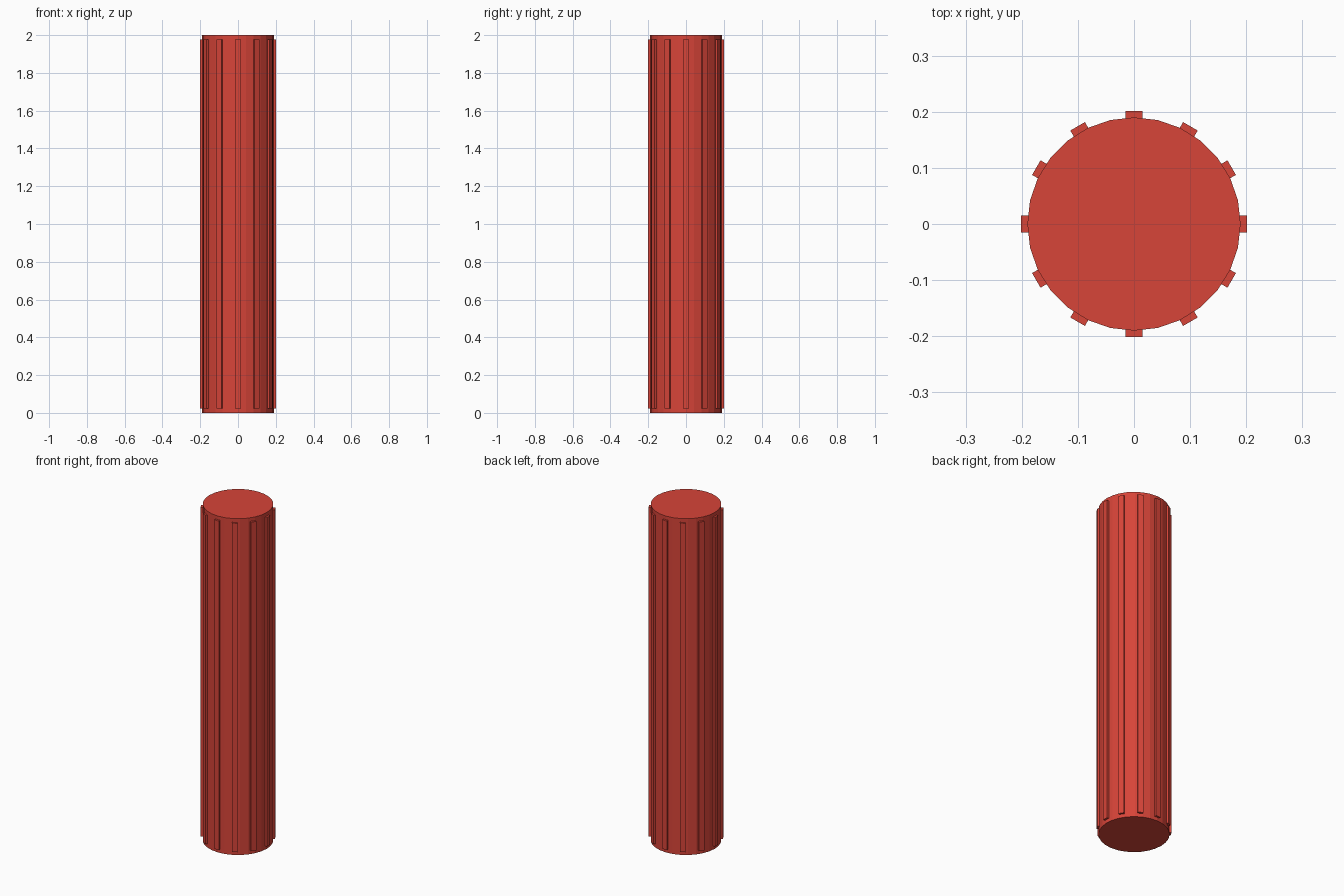
import bpy
import math

default = bpy.data.objects.get("Cube")
if default:
    bpy.data.objects.remove(default, do_unlink=True)

HEIGHT = 2.0
CORE_RADIUS = 0.19
OUTER_RADIUS = 0.201
RIB_COUNT = 12
RIB_WIDTH = 0.03
RIB_DEPTH = 0.03
RIB_MARGIN = 0.022

red = bpy.data.materials.new("red")
red.use_nodes = True
colour = (0.68, 0.058, 0.04, 1.0)
red.diffuse_color = colour
red.node_tree.nodes["Principled BSDF"].inputs["Base Color"].default_value = colour


def finish(name):
    obj = bpy.context.object
    obj.name = name
    obj.data.materials.append(red)
    return obj


# Faceted cylindrical core
bpy.ops.mesh.primitive_cylinder_add(
    vertices=28, radius=CORE_RADIUS, depth=HEIGHT, location=(0, 0, HEIGHT / 2))
finish("core")

# Raised grip ribs, evenly spaced and stopping just short of both ends
for i in range(RIB_COUNT):
    angle = math.tau * i / RIB_COUNT
    r = OUTER_RADIUS - RIB_DEPTH / 2
    bpy.ops.mesh.primitive_cube_add(
        size=1, location=(r * math.cos(angle), r * math.sin(angle), HEIGHT / 2),
        rotation=(0, 0, angle))
    rib = finish(f"grip_rib_{i + 1}")
    rib.scale = (RIB_DEPTH, RIB_WIDTH, HEIGHT - 2 * RIB_MARGIN)
